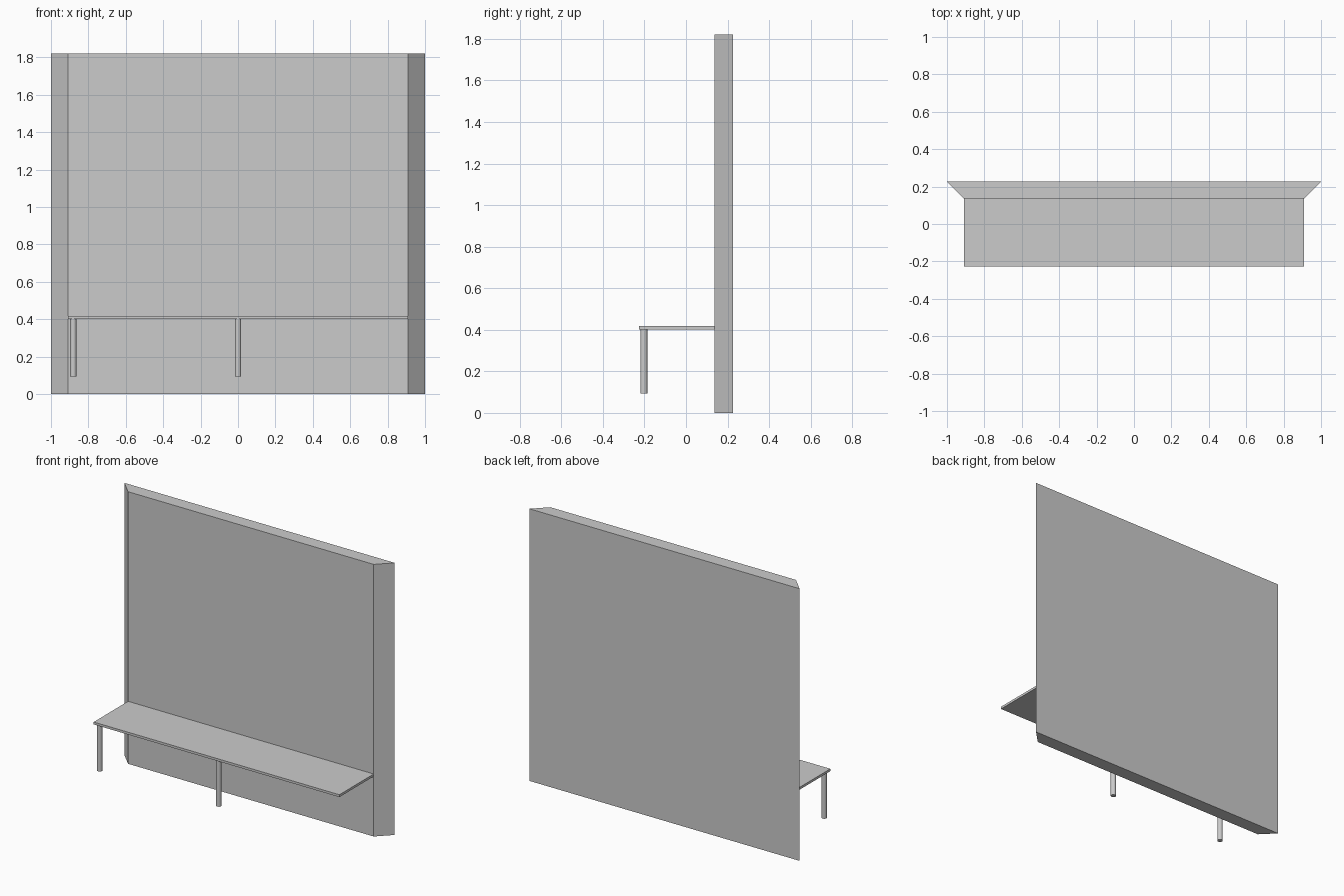
import bpy, bmesh

if "Cube" in bpy.data.objects:
    bpy.data.objects.remove(bpy.data.objects["Cube"])

WALL_H = 1.82
BACK_Y, FRONT_Y = 0.227, 0.136
BACK_X, FRONT_X = 1.0, 0.909
SEAT_TOP, SEAT_BOTTOM = 0.418, 0.402


def prism(name, outline, z0, z1):
    """Extrude a counter-clockwise outline from z0 up to z1."""
    bm = bmesh.new()
    base = bm.faces.new([bm.verts.new((x, y, z0)) for x, y in outline])
    ext = bmesh.ops.extrude_face_region(bm, geom=[base], use_keep_orig=True)
    top = [v for v in ext["geom"] if isinstance(v, bmesh.types.BMVert)]
    bmesh.ops.translate(bm, verts=top, vec=(0, 0, z1 - z0))
    bmesh.ops.recalc_face_normals(bm, faces=bm.faces)
    mesh = bpy.data.meshes.new(name)
    bm.to_mesh(mesh)
    bm.free()
    obj = bpy.data.objects.new(name, mesh)
    bpy.context.collection.objects.link(obj)
    return obj


# Upright panel with mitred sides
prism("back_panel", [(-FRONT_X, FRONT_Y), (FRONT_X, FRONT_Y),
                     (BACK_X, BACK_Y), (-BACK_X, BACK_Y)], 0, WALL_H)

# Thin bench board fixed to the panel
prism("bench_board", [(-FRONT_X, -0.227), (FRONT_X, -0.227),
                      (FRONT_X, FRONT_Y), (-FRONT_X, FRONT_Y)],
      SEAT_BOTTOM, SEAT_TOP)

# Two round legs: left end and middle
LEG_BOTTOM = 0.093
for name, x in (("left_leg", -0.881), ("middle_leg", 0.0)):
    bpy.ops.mesh.primitive_cylinder_add(
        vertices=24, radius=0.017, depth=SEAT_BOTTOM - LEG_BOTTOM,
        location=(x, -0.203, (SEAT_BOTTOM + LEG_BOTTOM) / 2))
    bpy.context.object.name = name
    bpy.ops.object.shade_smooth_by_angle()
